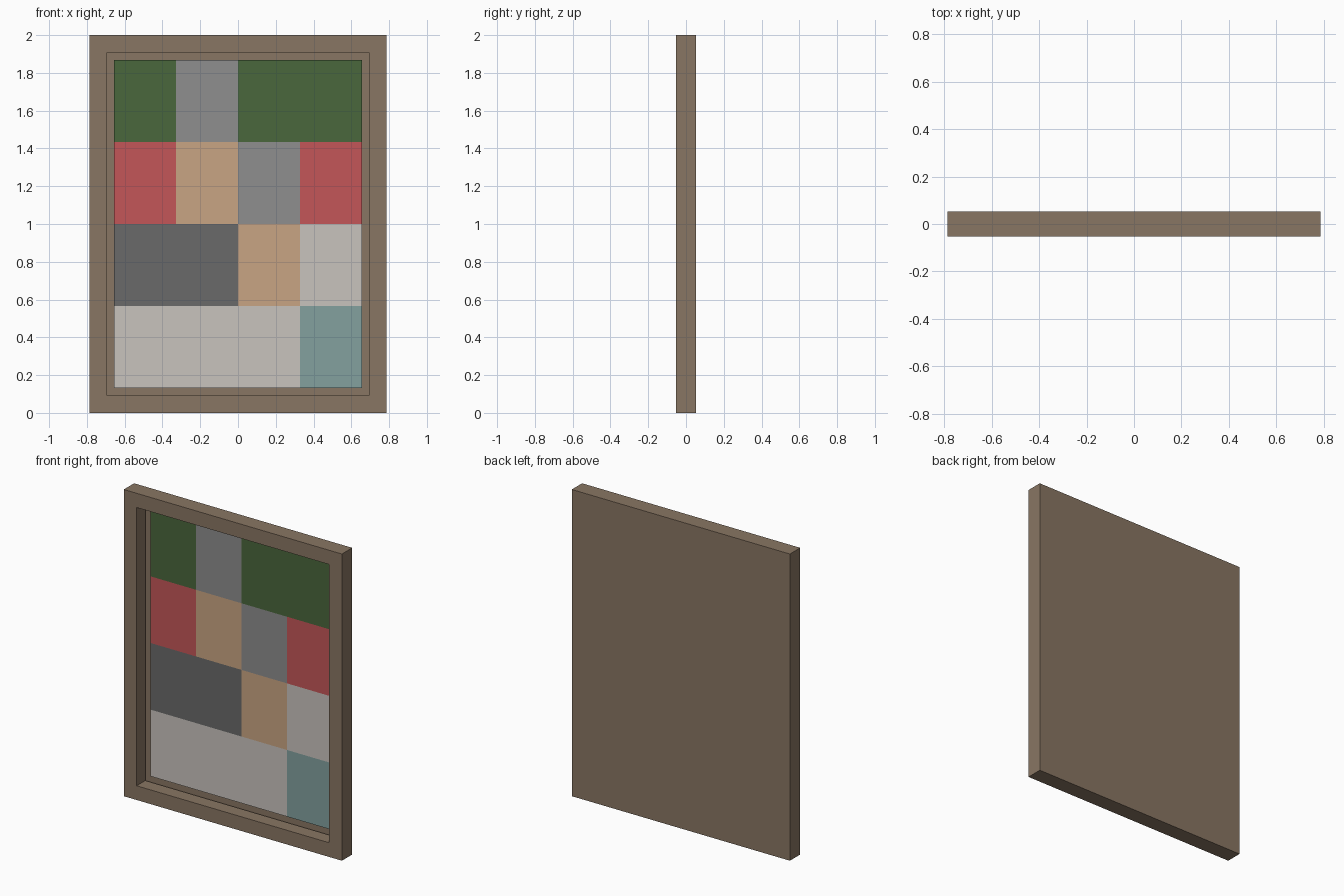
import bpy, bmesh

if "Cube" in bpy.data.objects:
    bpy.data.objects.remove(bpy.data.objects["Cube"])

W, H, T = 1.574, 2.0, 0.106      # outer width, height, thickness
B, D = 0.131, 0.089              # border width, recess depth


def srgb(r, g, b):
    f = lambda c: c / 12.92 if c <= 0.04045 else ((c + 0.055) / 1.055) ** 2.4
    return (f(r / 255), f(g / 255), f(b / 255), 1)


def material(name, rgb):
    m = bpy.data.materials.new(name)
    m.diffuse_color = srgb(*rgb)
    m.use_nodes = True
    m.node_tree.nodes["Principled BSDF"].inputs["Base Color"].default_value = m.diffuse_color
    return m


def add_object(name, bm, mats):
    me = bpy.data.meshes.new(name)
    bm.to_mesh(me)
    bm.free()
    for m in mats:
        me.materials.append(m)
    ob = bpy.data.objects.new(name, me)
    bpy.context.collection.objects.link(ob)
    return ob


# Frame: box with the front face inset and pushed back, floor left open for the panel
bm = bmesh.new()
bmesh.ops.create_cube(bm, size=1)
for v in bm.verts:
    v.co = (v.co.x * W, v.co.y * T, (v.co.z + 0.5) * H)
bm.normal_update()
front = min(bm.faces, key=lambda f: f.normal.y)
bmesh.ops.inset_region(bm, faces=[front], thickness=B)
floor = bmesh.ops.extrude_discrete_faces(bm, faces=[front])["faces"][0]
bmesh.ops.translate(bm, verts=floor.verts, vec=(0, D, 0))
bmesh.ops.delete(bm, geom=[floor], context="FACES_ONLY")
add_object("frame", bm, [material("brown wood", (137, 118, 99))])

# Patchwork panel: 4 x 4 coloured cells filling the recess
colours = {
    "G": material("green", (74, 103, 60)),
    "S": material("mid grey", (142, 142, 142)),
    "R": material("red", (196, 86, 88)),
    "T": material("tan", (201, 165, 131)),
    "D": material("dark grey", (106, 106, 106)),
    "L": material("light grey", (201, 196, 190)),
    "B": material("teal", (131, 161, 159)),
}
rows = ["LLLB", "DDTL", "RTSR", "GSGG"]   # bottom to top
keys = list(colours)
cw, ch = (W - 2 * B) / 4, (H - 2 * B) / 4
bm = bmesh.new()
pts = [[bm.verts.new((-W / 2 + B + i * cw, -T / 2 + D, B + j * ch))
        for i in range(5)] for j in range(5)]
for j, row in enumerate(rows):
    for i, key in enumerate(row):
        f = bm.faces.new((pts[j][i], pts[j][i + 1], pts[j + 1][i + 1], pts[j + 1][i]))
        f.material_index = keys.index(key)
add_object("patchwork_panel", bm, list(colours.values()))
